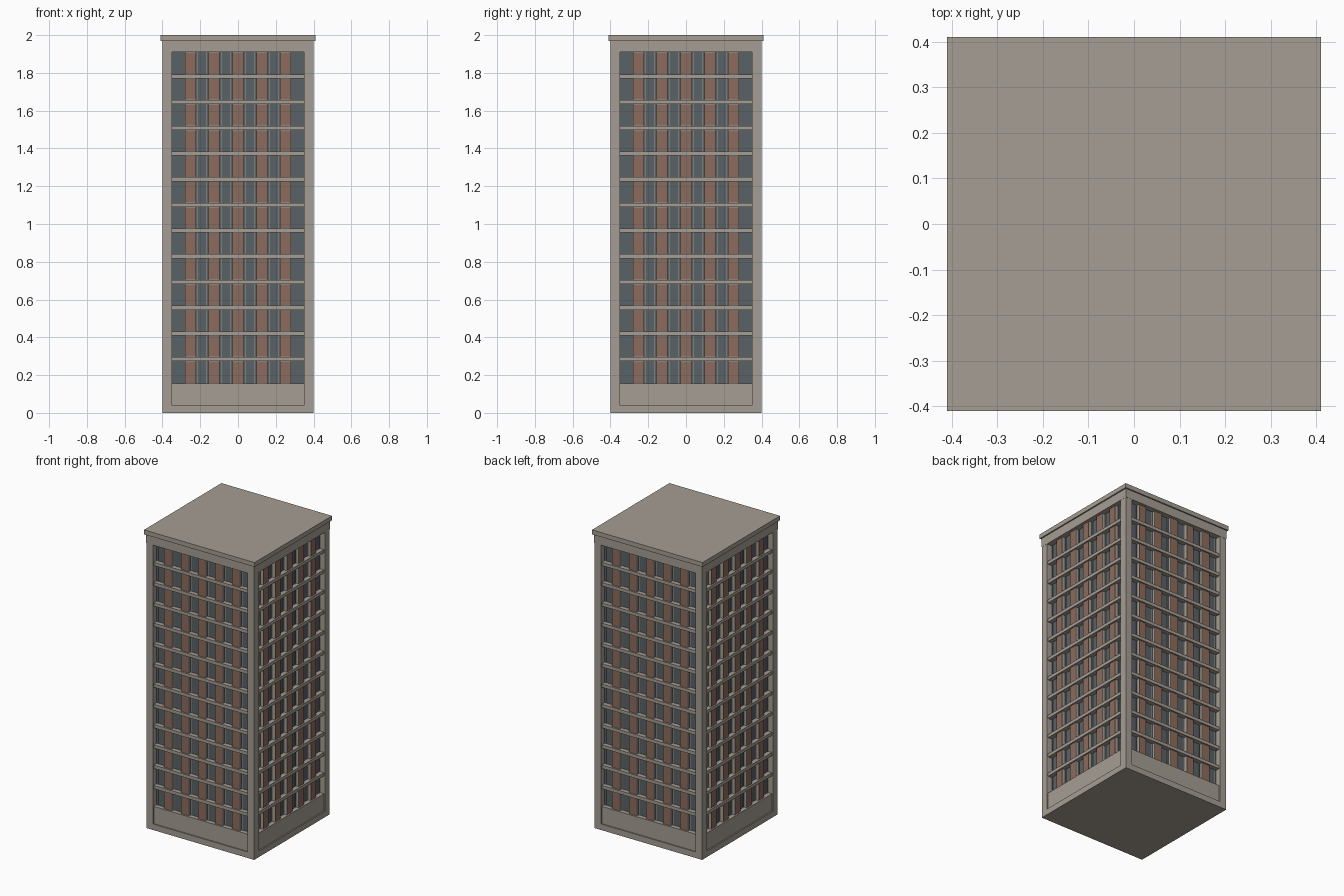
import bpy
import bmesh
from mathutils import Matrix, Vector
from math import pi

if "Cube" in bpy.data.objects:
    bpy.data.objects.remove(bpy.data.objects["Cube"], do_unlink=True)


def material(name, color):
    mat = bpy.data.materials.new(name)
    mat.use_nodes = True
    mat.diffuse_color = (*color, 1)
    mat.node_tree.nodes["Principled BSDF"].inputs["Base Color"].default_value = (*color, 1)
    return mat


stone = material("warm grey stone", (0.376, 0.337, 0.296))
brick = material("brown brick", (0.265, 0.15, 0.11))
glass = material("slate glass", (0.102, 0.122, 0.133))


def boxes(name, mat, parts, turns=1):
    """One object from boxes (x0, x1, y0, y1, z0, z1), repeated around the tower."""
    bm = bmesh.new()
    for turn in range(turns):
        rot = Matrix.Rotation(turn * pi / 2, 4, 'Z')
        for x0, x1, y0, y1, z0, z1 in parts:
            center = Vector((x0 + x1, y0 + y1, z0 + z1)) / 2
            size = Matrix.Diagonal((x1 - x0, y1 - y0, z1 - z0, 1))
            bmesh.ops.create_cube(bm, size=1, matrix=rot @ Matrix.Translation(center) @ size)
    mesh = bpy.data.meshes.new(name)
    bm.to_mesh(mesh)
    bm.free()
    mesh.materials.append(mat)
    obj = bpy.data.objects.new(name, mesh)
    bpy.context.collection.objects.link(obj)
    return obj


HALF, INNER = 0.40, 0.35          # outer wall and inner edge of the corner posts
GLASS, PIER, SLAB = 0.362, 0.382, 0.392
LOW, HIGH = 0.155, 1.91           # window field
FLOORS, BAYS = 13, 6
STEP, BAY = 0.136, 0.126
PIER_HALF = 0.029


def square(r, z0, z1):
    return (-r, r, -r, r, z0, z1)


# Solid shell: plinth, corner posts, top band and roof
boxes("plinth", stone, [square(HALF, 0, 0.04)])
boxes("base_panel", stone, [square(SLAB, 0.04, LOW)])
boxes("corner_post", stone, [(INNER, HALF, -HALF, -INNER, 0.04, HIGH)], 4)
boxes("top_band", stone, [square(HALF + 0.001, HIGH, 1.97)])
boxes("roof_cap", stone, [square(0.41, 1.97, 2.0)])

# Glazed core behind the facade
boxes("window_glass", glass, [square(GLASS, LOW, HIGH)])

# Floor slabs between the storeys
slab_z = [0.285 + i * STEP for i in range(FLOORS - 1)]
boxes("floor_slab", stone,
      [(-INNER, INNER, -SLAB, -INNER, z - 0.011, z + 0.011) for z in slab_z], 4)

# Stone piers between the windows, each with a brick face per storey
pier_x = [(i - (BAYS - 2) / 2) * BAY for i in range(BAYS - 1)]
boxes("window_pier", stone,
      [(x - PIER_HALF, x + PIER_HALF, -PIER, -INNER, LOW, HIGH) for x in pier_x], 4)
floors = list(zip([LOW] + [z + 0.011 for z in slab_z], [z - 0.011 for z in slab_z] + [HIGH]))
boxes("brick_panel", brick,
      [(x - 0.027, x + 0.027, -PIER - 0.002, -PIER + 0.001, z0 + 0.002, z1 - 0.002)
       for x in pier_x for z0, z1 in floors], 4)

# Slim upright bars in each window
window_x = [(i - (BAYS - 1) / 2) * BAY for i in range(BAYS)]
boxes("window_bar", stone,
      [(x + s - 0.001, x + s + 0.001, -GLASS - 0.003, -GLASS + 0.001, LOW, HIGH)
       for x in window_x for s in (-0.024, 0.024)], 4)
